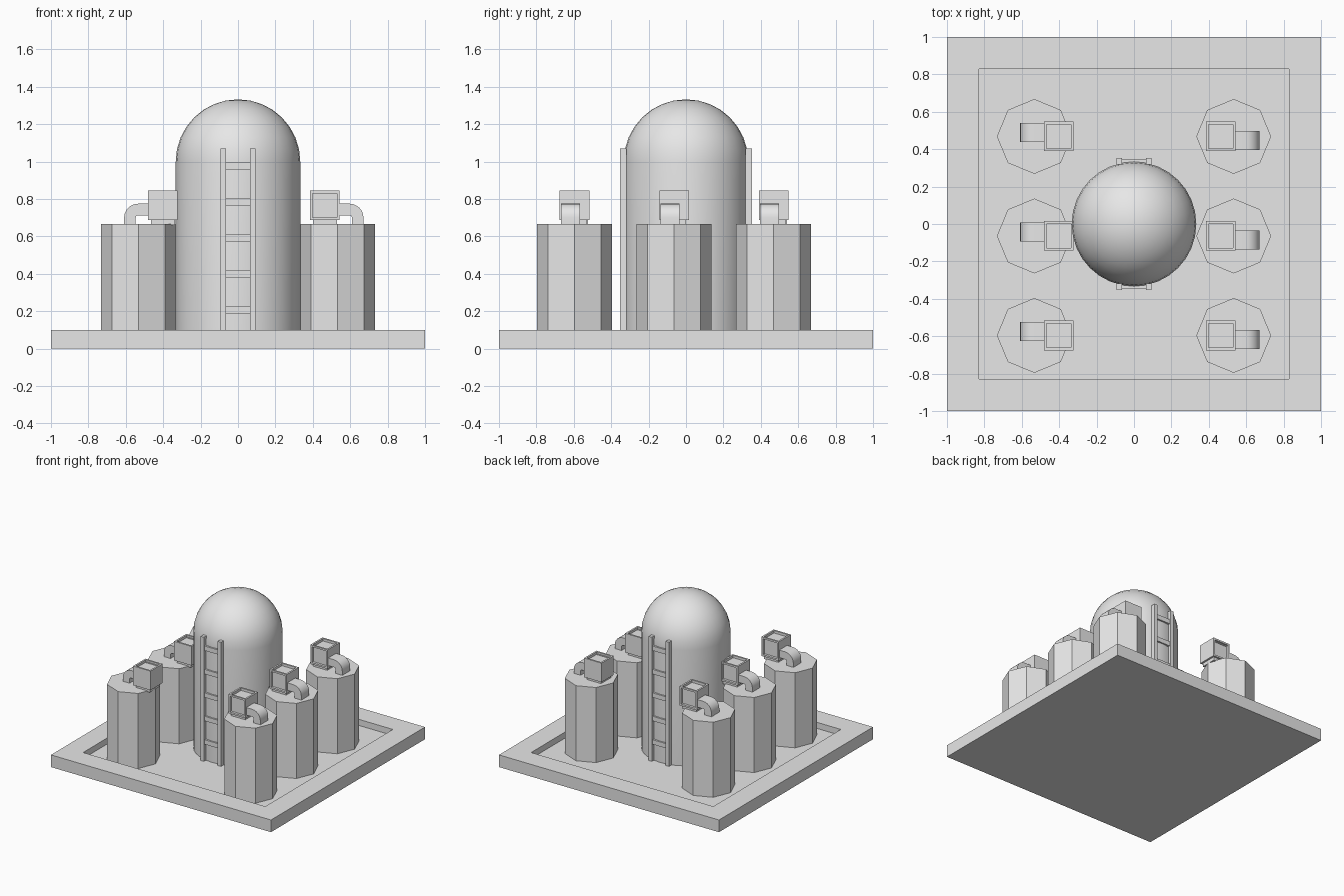
import bpy, bmesh
from math import sin, cos, pi, radians
from mathutils import Matrix, Vector

cube = bpy.data.objects.get("Cube")
if cube:
    bpy.data.objects.remove(cube, do_unlink=True)

grey = bpy.data.materials.new("plain grey")
grey.use_nodes = True
GREY = (0.8, 0.8, 0.8, 1)
grey.diffuse_color = GREY
grey.node_tree.nodes["Principled BSDF"].inputs["Base Color"].default_value = GREY


def finish(bm, name, smooth=False):
    bmesh.ops.recalc_face_normals(bm, faces=bm.faces)
    mesh = bpy.data.meshes.new(name)
    bm.to_mesh(mesh)
    bm.free()
    mesh.materials.append(grey)
    if smooth:
        mesh.shade_smooth()
        mesh.set_sharp_from_angle(angle=radians(30))
    obj = bpy.data.objects.new(name, mesh)
    bpy.context.collection.objects.link(obj)
    return obj


def add_box(bm, low, high):
    low, high = Vector(low), Vector(high)
    place = Matrix.Translation((low + high) / 2) @ Matrix.Diagonal((*(high - low), 1))
    return bmesh.ops.create_cube(bm, size=1, matrix=place)["verts"]


def recess(bm, direction, margin, depth):
    """Inset the face that looks along direction and push it in."""
    bm.normal_update()
    face = max(bm.faces, key=lambda f: f.normal.dot(Vector(direction)) * f.calc_area())
    bmesh.ops.inset_region(bm, faces=[face], thickness=margin)
    floor = bmesh.ops.extrude_discrete_faces(bm, faces=[face])["faces"][0]
    bmesh.ops.translate(bm, verts=floor.verts, vec=-depth * Vector(direction))


# Square base with a sunken floor
PLATE, FLOOR = 0.10, 0.05
bm = bmesh.new()
add_box(bm, (-1, -1, 0), (1, 1, PLATE))
recess(bm, (0, 0, 1), 0.243, PLATE - FLOOR)
finish(bm, "base_plate")

# Domed central tank, turned from a half profile
R, SHOULDER = 0.333, 1.0
profile = [(0, FLOOR), (R, FLOOR)]
profile += [(R * cos(i * pi / 16), SHOULDER + R * sin(i * pi / 16)) for i in range(9)]
bm = bmesh.new()
ring = [bm.verts.new((x, 0, z)) for x, z in profile]
edges = [bm.edges.new(pair) for pair in zip(ring, ring[1:])]
bmesh.ops.spin(bm, geom=ring + edges, cent=(0, 0, 0), axis=(0, 0, 1),
               angle=2 * pi, steps=32, use_duplicate=False)
bmesh.ops.remove_doubles(bm, verts=bm.verts, dist=0.0005)
finish(bm, "domed_tank", smooth=True)

# Ladders on the front and back of the dome
for name, turn in (("front_ladder", 0), ("back_ladder", pi)):
    bm = bmesh.new()
    for x in (-0.078, 0.078):
        add_box(bm, (x - 0.015, -0.353, FLOOR), (x + 0.015, -0.318, 1.07))
    for i in range(5):
        z = 0.206 + 0.1925 * i
        add_box(bm, (-0.065, -0.344, z - 0.019), (0.065, -0.32, z + 0.019))
    finish(bm, name).rotation_euler.z = turn


def make_drum(name, x, y):
    bm = bmesh.new()
    bmesh.ops.create_cone(bm, cap_ends=True, segments=8, radius1=0.2, radius2=0.2,
                          depth=0.667 - FLOOR,
                          matrix=Matrix.Translation((0, 0, (0.667 + FLOOR) / 2)))
    finish(bm, name).location = (x, y, 0)


def make_vent(name, x, y, turn):
    # Square vent box with hollow top and side, on a short neck
    bm = bmesh.new()
    add_box(bm, (-0.079, -0.079, 0.688), (0.079, 0.079, 0.845))
    recess(bm, (0, 0, 1), 0.02, 0.02)
    recess(bm, (0, -1, 0), 0.02, 0.02)
    add_box(bm, (-0.064, -0.064, 0.66), (0.064, 0.064, 0.69))
    box = finish(bm, name + "_vent_box")

    # Flat duct that bends down into the drum
    bend = [i * pi / 12 for i in range(7)]
    cx, cz = 0.132, 0.70
    outline = [(0.07, 0.775)]
    outline += [(cx + 0.075 * sin(a), cz + 0.075 * cos(a)) for a in bend]
    outline += [(0.207, 0.66), (0.145, 0.66)]
    outline += [(cx + 0.013 * cos(a), cz + 0.013 * sin(a)) for a in bend]
    outline += [(0.07, 0.713)]
    bm = bmesh.new()
    side = bm.faces.new([bm.verts.new((px, -0.072, pz)) for px, pz in outline])
    out = bmesh.ops.extrude_face_region(bm, geom=[side], use_keep_orig=True)["geom"]
    bmesh.ops.translate(bm, vec=(0, 0.102, 0),
                        verts=[v for v in out if isinstance(v, bmesh.types.BMVert)])
    duct = finish(bm, name + "_duct", smooth=True)

    for obj in (box, duct):
        obj.location = (x, y, 0)
        obj.rotation_euler.z = turn


# Three drums along each side, each with its vent
for row, y in (("front", -0.596), ("middle", -0.064), ("back", 0.468)):
    for side, drum_x, vent_x, turn in (("left", 0.533, 0.464, 0), ("right", -0.533, -0.402, pi)):
        make_drum(f"{row}_{side}_drum", drum_x, y)
        make_vent(f"{row}_{side}", vent_x, y, turn)
